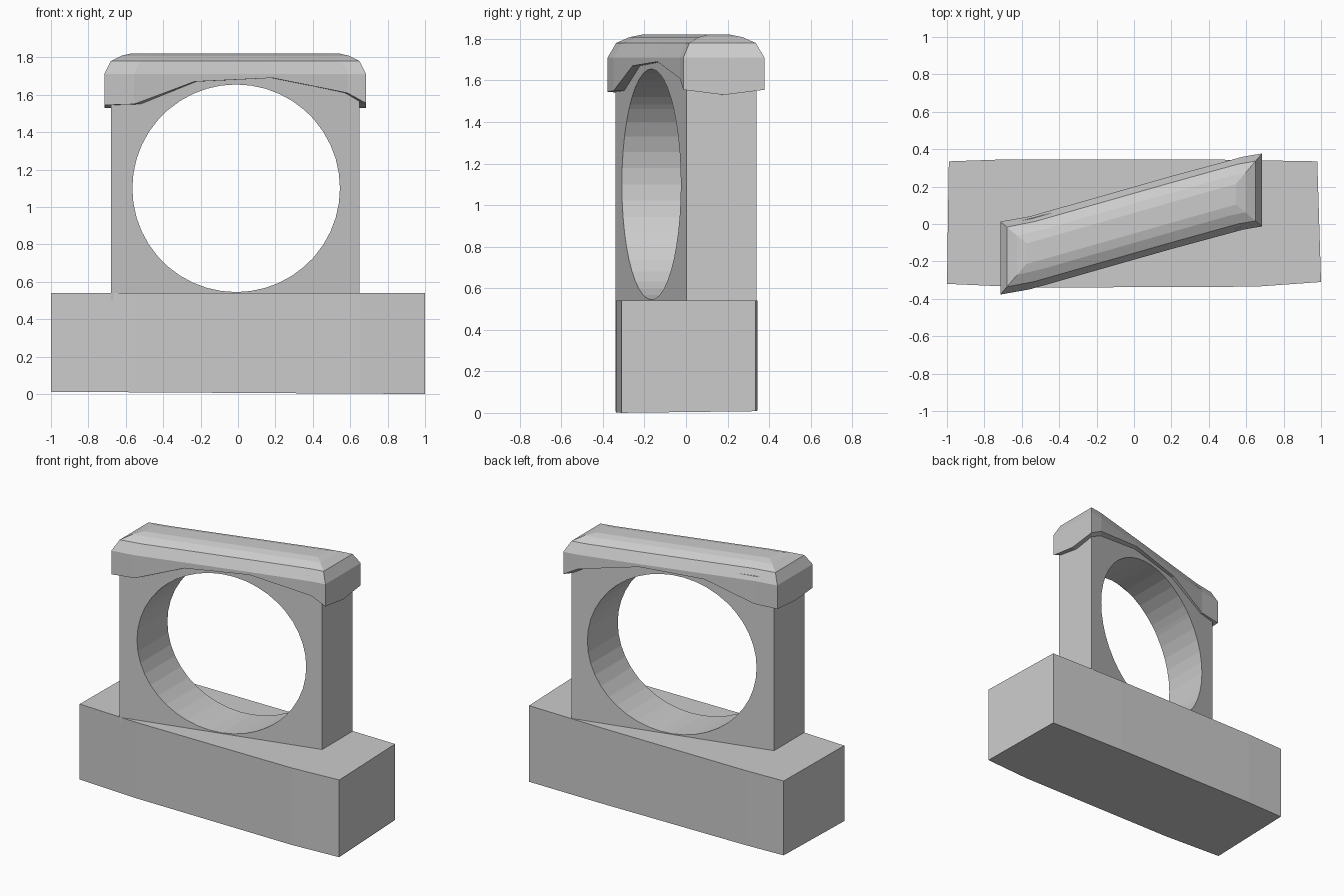
import bpy, bmesh, math

if "Cube" in bpy.data.objects:
    bpy.data.objects.remove(bpy.data.objects["Cube"], do_unlink=True)

grey = bpy.data.materials.new("stone_grey")
grey.use_nodes = True
grey.diffuse_color = (0.6, 0.6, 0.6, 1)
grey.node_tree.nodes["Principled BSDF"].inputs["Base Color"].default_value = (0.6, 0.6, 0.6, 1)


def loft(name, rings, closed=False):
    """Skin a stack of equal point rings; close it into a tube or fill both ends."""
    bm = bmesh.new()
    loops = [[bm.verts.new(p) for p in ring] for ring in rings]
    pairs = list(zip(loops, loops[1:]))
    if closed:
        pairs.append((loops[-1], loops[0]))
    else:
        bm.faces.new(loops[0])
        bm.faces.new(loops[-1])
    for a, b in pairs:
        for i in range(len(a)):
            j = (i + 1) % len(a)
            bm.faces.new((a[i], a[j], b[j], b[i]))
    bmesh.ops.recalc_face_normals(bm, faces=bm.faces)
    mesh = bpy.data.meshes.new(name)
    bm.to_mesh(mesh)
    bm.free()
    mesh.materials.append(grey)
    obj = bpy.data.objects.new(name, mesh)
    bpy.context.collection.objects.link(obj)
    return obj


# Base block with gently bowed sides and a slightly uneven underside
plan = [(-1, -.32), (-.55, -.34), (.65, -.335), (1, -.31),
        (.98, .335), (.4, .345), (-.7, .345), (-.99, .335)]
loft("base_block", [[(x, y, .01 - .006 * x + .012 * y) for x, y in plan],
                    [(x, y, .54) for x, y in plan]])

# Slanted upright: a skewed plate with a round opening
MID, SLANT = -0.015, 0.256
HALF_W, LOW, HIGH = 0.665, 0.5, 1.74
HOLE_X, HOLE_Z, HOLE_R = -0.01, 1.1, 0.555
left, right = MID - HALF_W, MID + HALF_W
angles = [math.tau * i / 44 for i in range(44)]
angles += [math.atan2(z - HOLE_Z, x - HOLE_X) % math.tau
           for x in (left, right) for z in (LOW, HIGH)]
angles.sort()


def to_border(a):
    c, s = math.cos(a), math.sin(a)
    reach = []
    if abs(c) > 1e-6:
        reach.append(((right if c > 0 else left) - HOLE_X) / c)
    if abs(s) > 1e-6:
        reach.append(((HIGH if s > 0 else LOW) - HOLE_Z) / s)
    return min(reach)


def plate_ring(side, hole):
    ring = []
    for a in angles:
        r = HOLE_R if hole else to_border(a)
        x = HOLE_X + r * math.cos(a)
        ring.append((x, SLANT * (x - MID) + side * 0.168, HOLE_Z + r * math.sin(a)))
    return ring


loft("pierced_upright", [plate_ring(-1, True), plate_ring(-1, False),
                         plate_ring(1, False), plate_ring(1, True)], closed=True)

# Cap: overhanging lip arched above the opening, rounded top
lip = [(-.7, 1.545), (-.54, 1.55), (-.22, 1.67), (.2, 1.69), (.6, 1.61), (.7, 1.555)]
CAP_X, CAP_Y = 0.7, 0.195


def slant(x):
    near = min(abs(x), 0.55)
    return math.copysign(0.285 * near + 0.17 * (abs(x) - near), x)


def cap_ring(inset, z=None):
    shrink = (CAP_X - inset) / CAP_X
    half = CAP_Y - inset
    ring = []
    for side, row, end in ((-1, lip, 1), (1, lip[::-1], -1)):
        for x, low in row:
            x *= shrink
            ring.append((x + MID, slant(x) + side * half, z or low))
        x = end * CAP_X * shrink
        ring.append((x + MID, slant(x), z or 1.53))
    return ring


loft("rounded_cap", [cap_ring(.045, 1.72), cap_ring(.045), cap_ring(0), cap_ring(0, 1.71),
                     cap_ring(.035, 1.78), cap_ring(.09, 1.808), cap_ring(.14, 1.82)])
